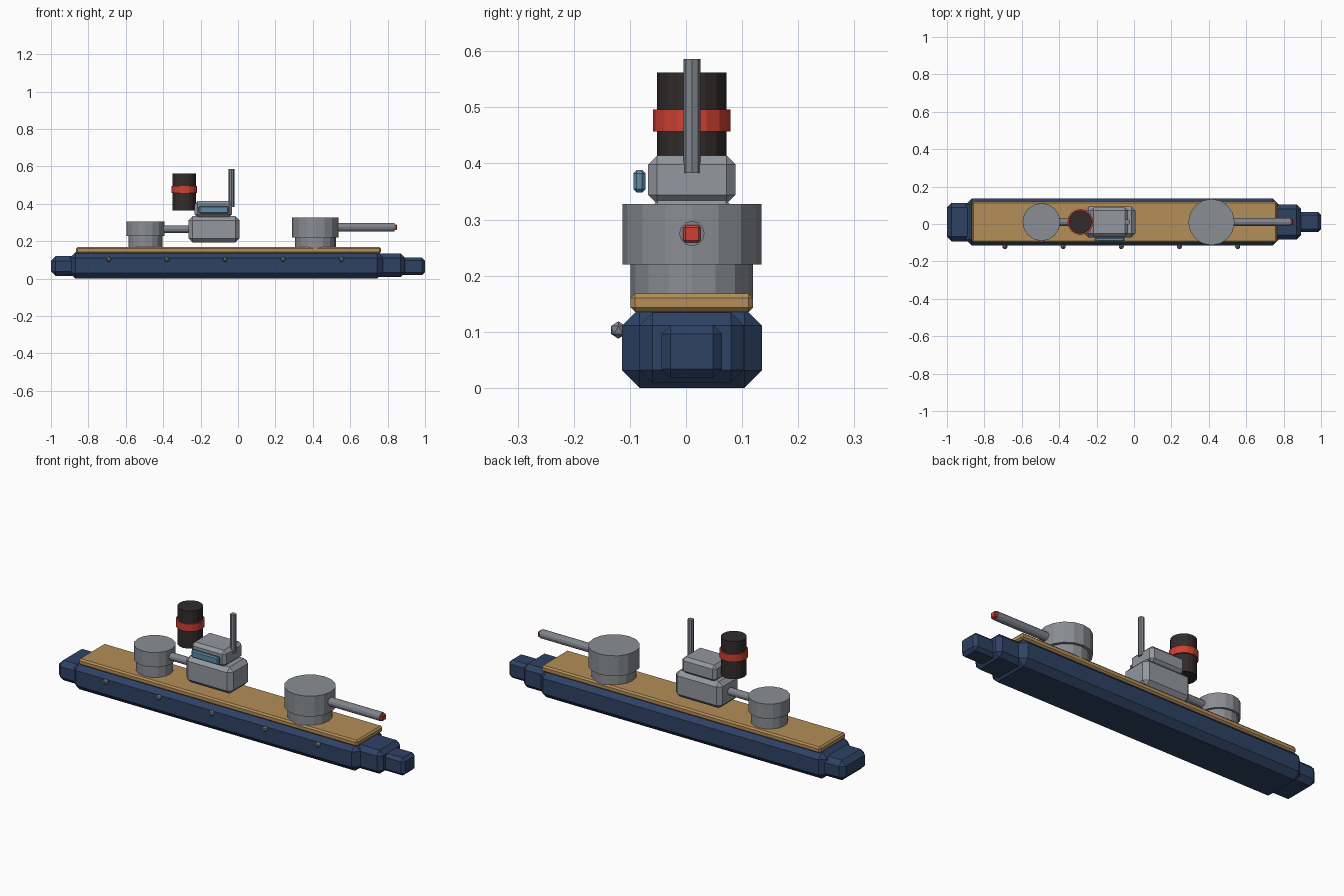
import bpy, bmesh, math
from mathutils import Matrix, Vector

if "Cube" in bpy.data.objects:
    bpy.data.objects.remove(bpy.data.objects["Cube"])

CY = 0.0105  # ship centreline


def lin(c):
    c /= 255
    return c / 12.92 if c <= 0.04045 else ((c + 0.055) / 1.055) ** 2.4


def material(name, r, g, b):
    m = bpy.data.materials.new(name)
    m.diffuse_color = (lin(r), lin(g), lin(b), 1)
    m.use_nodes = True
    m.node_tree.nodes["Principled BSDF"].inputs["Base Color"].default_value = m.diffuse_color
    return m


navy = material("navy", 46, 66, 100)
wood = material("wood", 180, 142, 88)
grey = material("grey", 138, 141, 147)
pale = material("pale_grey", 147, 151, 159)
steel = material("steel", 128, 132, 139)
black = material("black", 50, 44, 43)
red = material("red", 206, 64, 52)
glass = material("glass", 94, 136, 166)


def finish(name, bm, mat):
    me = bpy.data.meshes.new(name)
    bm.to_mesh(me)
    bm.free()
    me.materials.append(mat)
    ob = bpy.data.objects.new(name, me)
    bpy.context.collection.objects.link(ob)
    return ob


def box(name, x, y, z, bevel, mat):
    """Chamfered box from (min, max) ranges."""
    bm = bmesh.new()
    bmesh.ops.create_cube(bm, size=1)
    for v in bm.verts:
        v.co = Vector([(a + b) / 2 + c * (b - a) for (a, b), c in zip((x, y, z), v.co)])
    bmesh.ops.bevel(bm, geom=bm.edges[:], offset=bevel, offset_type='OFFSET',
                    segments=1, profile=0.5, affect='EDGES')
    return finish(name, bm, mat)


def cyl(name, p, q, r, mat, sides=16):
    """Flat-sided cylinder from point p to point q."""
    p, q = Vector(p), Vector(q)
    rot = (q - p).to_track_quat('Z', 'Y').to_matrix().to_4x4()
    bm = bmesh.new()
    bmesh.ops.create_cone(bm, cap_ends=True, segments=sides, radius1=r, radius2=r,
                          depth=(q - p).length,
                          matrix=Matrix.Translation((p + q) / 2) @ rot)
    return finish(name, bm, mat)


def post(name, x, z0, z1, r, mat, sides=16):
    return cyl(name, (x, CY, z0), (x, CY, z1), r, mat, sides)


def across(half):
    return (CY - half, CY + half)


# hull, stepped bow and stern
box("hull", (-0.90, 0.775), across(0.1245), (0, 0.142), 0.031, navy)
box("bow_step", (0.60, 0.893), across(0.093), (0.009, 0.134), 0.023, navy)
box("bow_tip", (0.75, 1.0), across(0.054), (0.018, 0.112), 0.016, navy)
box("stern_block", (-1.0, -0.70), across(0.103), (0.014, 0.12), 0.025, navy)
box("deck", (-0.867, 0.765), across(0.109), (0.135, 0.168), 0.008, wood)

# gun turrets
post("fore_turret_base", 0.414, 0.16, 0.222, 0.109, grey)
post("fore_turret_drum", 0.414, 0.22, 0.328, 0.124, grey)
cyl("fore_gun_barrel", (0.48, CY, 0.275), (0.836, CY, 0.275), 0.0225, steel, 12)
box("fore_gun_muzzle", (0.82, 0.85), across(0.0155), (0.259, 0.290), 0.004, red)
post("aft_turret_base", -0.495, 0.16, 0.229, 0.09, grey)
post("aft_turret_drum", -0.495, 0.227, 0.305, 0.101, grey)
cyl("aft_gun_barrel", (-0.45, CY, 0.265), (-0.20, CY, 0.265), 0.02, steel, 12)

# bridge
box("lower_cabin", (-0.265, 0.008), across(0.083), (0.193, 0.334), 0.022, pale)
box("upper_cabin", (-0.232, -0.031), across(0.078), (0.328, 0.414), 0.016, pale)
box("bridge_window", (-0.210, -0.050), (-0.094, -0.072), (0.348, 0.388), 0.006, glass)
post("mast", -0.035, 0.383, 0.586, 0.015, steel, 8)

# funnel
post("funnel", -0.287, 0.363, 0.562, 0.062, black)
post("funnel_band", -0.287, 0.457, 0.496, 0.069, red)

# portholes along the front side
for i in range(5):
    bm = bmesh.new()
    bmesh.ops.create_icosphere(bm, subdivisions=1, radius=0.0155,
                               matrix=Matrix.Translation((-0.69 + 0.311 * i, -0.1205, 0.103)))
    finish(f"porthole_{i + 1}", bm, steel)
